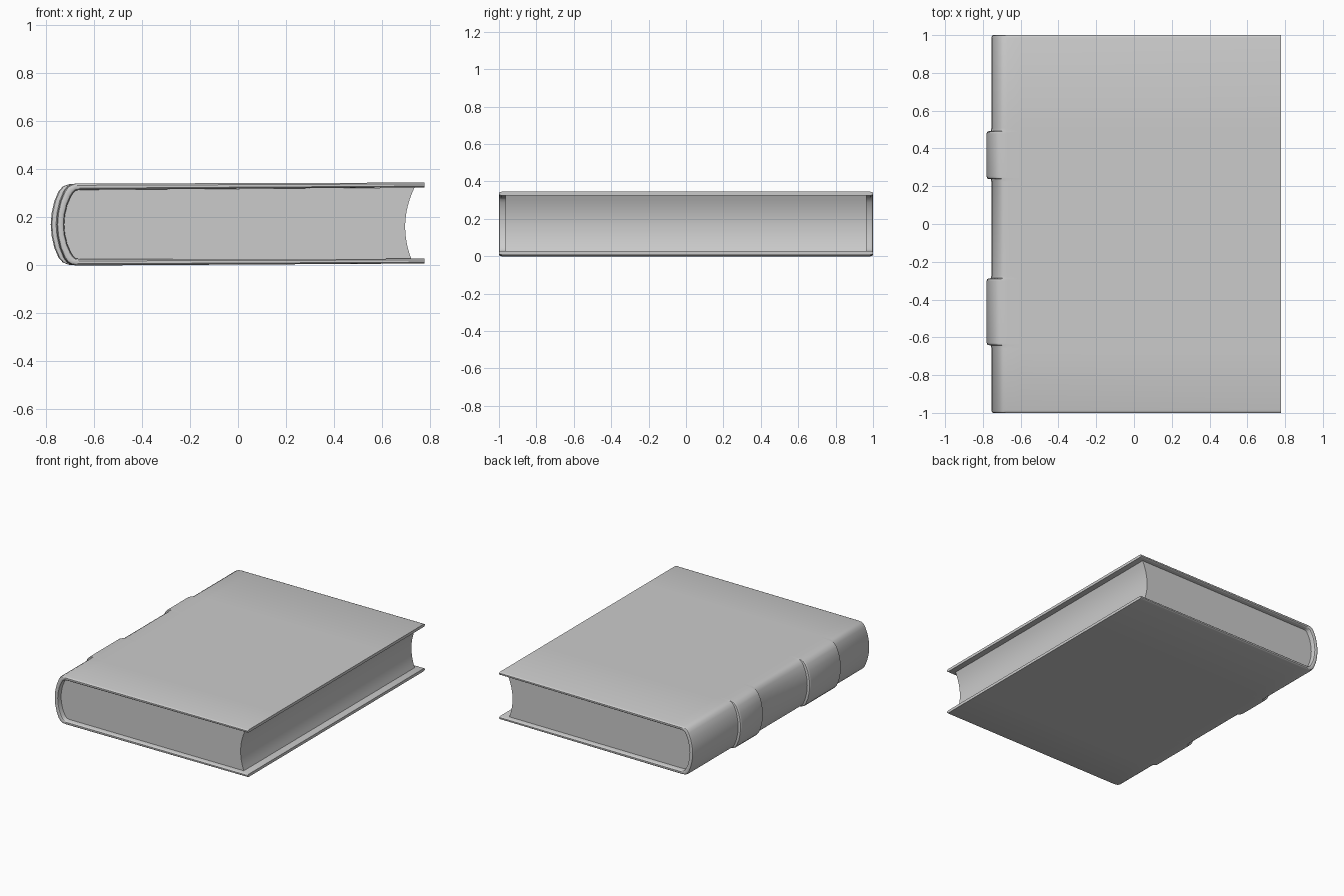
import bpy, bmesh, math

if "Cube" in bpy.data.objects:
    bpy.data.objects.remove(bpy.data.objects["Cube"])

MID = 0.1705  # half height of the book

# Upper half of the cover section: (outer x, outer z, inner x, inner z, band weight)
HALF = [
    (0.777, 0.345, 0.777, 0.325, 0),
    (-0.60, 0.341, -0.60, 0.315, 0),
    (-0.670, 0.341, -0.655, 0.315, 0.1),
    (-0.693, 0.338, -0.675, 0.312, 0.5),
    (-0.709, 0.329, -0.685, 0.304, 0.8),
    (-0.723, 0.310, -0.696, 0.287, 0.95),
    (-0.740, 0.268, -0.711, 0.252, 1),
    (-0.751, 0.219, -0.721, 0.210, 1),
    (-0.755, MID, -0.724, MID, 1),
]


def lower(p):
    lift = 0.012 if p[0] > 0 else 0  # back board tips up slightly at its free edge
    return (p[0], 2 * MID - p[1] + lift, p[2], 2 * MID - p[3] + lift, p[4])


SECTION = HALF + [lower(p) for p in HALF[-2::-1]]


def loft(name, rings, cap):
    bm = bmesh.new()
    rows = [[bm.verts.new(co) for co in ring] for ring in rings]
    n = len(rows[0])
    for a, b in zip(rows, rows[1:]):
        for i in range(n):
            j = (i + 1) % n
            bm.faces.new((a[i], a[j], b[j], b[i]))
    for row in (rows[0], rows[-1]):
        cap(bm, row)
    bmesh.ops.recalc_face_normals(bm, faces=bm.faces)
    mesh = bpy.data.meshes.new(name)
    bm.to_mesh(mesh)
    bm.free()
    ob = bpy.data.objects.new(name, mesh)
    bpy.context.collection.objects.link(ob)
    bpy.ops.object.select_all(action='DESELECT')
    ob.select_set(True)
    bpy.context.view_layer.objects.active = ob
    bpy.ops.object.shade_smooth_by_angle(angle=math.radians(35))
    return ob


def cover_ring(y, fill, band):
    """Closed section at y; fill narrows the board for rounded ends, band swells the spine."""
    outer, inner = [], []
    for ox, oz, ix, iz, w in SECTION:
        cx, cz = (ox + ix) / 2, (oz + iz) / 2
        outer.append((cx + (ox - cx) * fill - 0.025 * band * w, y, cz + (oz - cz) * fill))
        inner.append((cx + (ix - cx) * fill, y, cz + (iz - cz) * fill))
    return outer + inner[::-1]


def cap_strip(bm, row):
    n = len(row)
    for i in range(n // 2 - 1):
        bm.faces.new((row[i], row[i + 1], row[n - 2 - i], row[n - 1 - i]))


# Cover: rounded ends and two raised spine bands
stations = []
for y, fill in ((1.0, 0.45), (0.997, 0.75), (0.987, 1.0)):
    stations += [(y, fill, 0), (-y, fill, 0)]
for lo, hi in ((-0.64, -0.29), (0.24, 0.49)):
    for d, band in ((0.018, 0), (0.003, 0.12), (0.0, 0.8), (-0.004, 0.95), (-0.012, 1)):
        stations += [(hi + d, 1, band), (lo - d, 1, band)]
loft("cover", [cover_ring(*s) for s in sorted(stations)], cap_strip)

# Page block: follows the inside of the cover, hollowed fore edge
pages = [(p[2] - 0.001, p[3]) for p in SECTION[1:-1]]
for i in range(13):
    t = i / 12
    pages.append((0.722 + 0.013 * t - 0.032 * (1 - (2 * t - 1) ** 2),
                  0.027 + (0.3245 - 0.027) * t))
loft("page_block", [[(x, y, z) for x, z in pages] for y in (-0.965, 0.965)],
     lambda bm, row: bm.faces.new(row))
